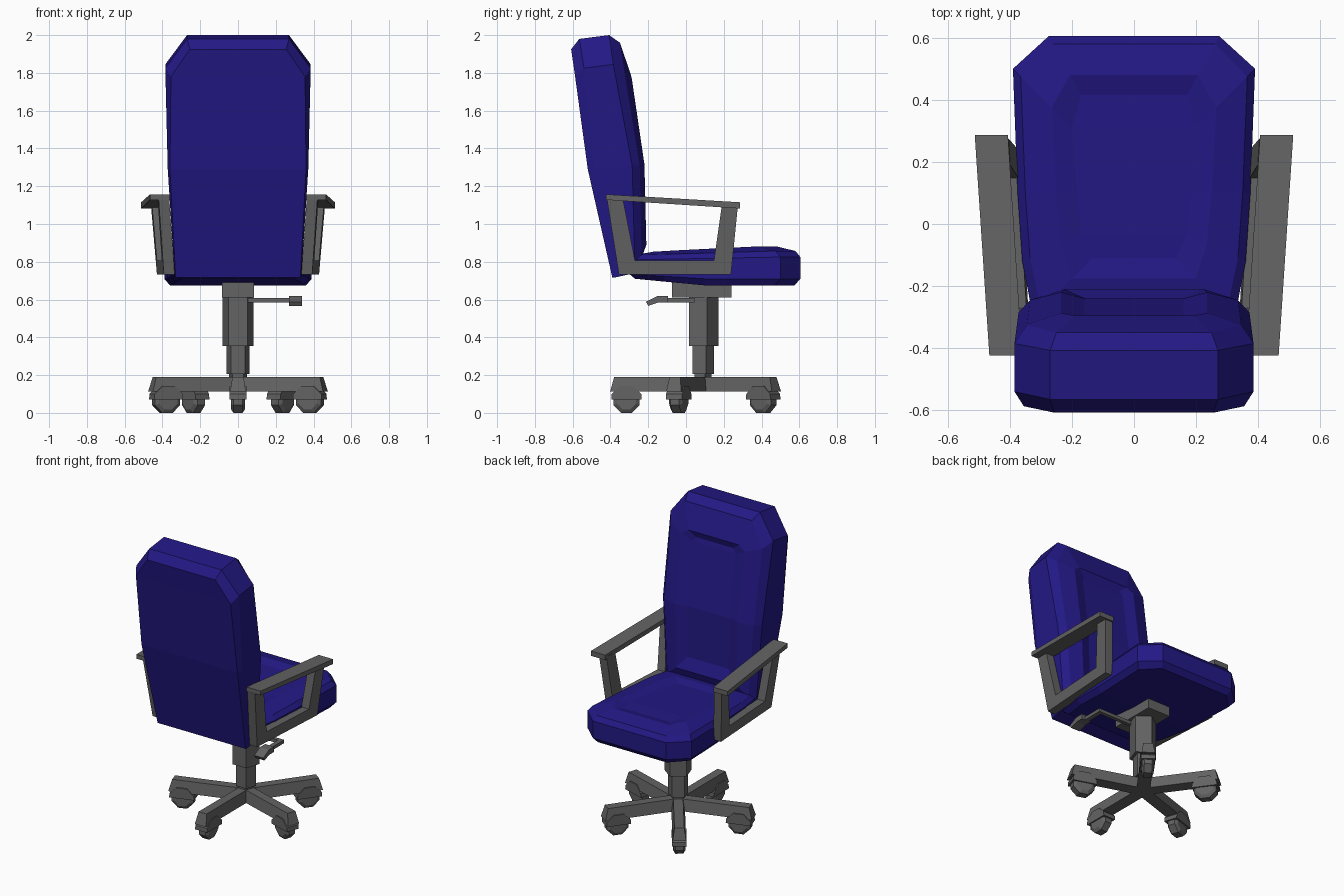
import bpy, bmesh
from math import sin, cos, pi, radians
from mathutils import Matrix

if "Cube" in bpy.data.objects:
    bpy.data.objects.remove(bpy.data.objects["Cube"])

CY = 0.085  # column centre in y


def material(name, rgb):
    m = bpy.data.materials.new(name)
    m.diffuse_color = (*rgb, 1)
    m.use_nodes = True
    m.node_tree.nodes["Principled BSDF"].inputs["Base Color"].default_value = m.diffuse_color
    return m


blue = material("blue_fabric", (0.0165, 0.0095, 0.235))
grey = material("dark_grey", (0.125, 0.125, 0.125))


def loft(name, rings, mat=grey, ladder=False, matrix=None, mirror=False):
    """Skin equal-length point rings; ladder caps use quads across x symmetry."""
    bm = bmesh.new()
    vs = [[bm.verts.new(p) for p in r] for r in rings]
    n = len(rings[0])
    for a, b in zip(vs, vs[1:]):
        for i in range(n):
            j = (i + 1) % n
            bm.faces.new((a[i], a[j], b[j], b[i]))
    for cap in (vs[0], vs[-1]):
        if ladder:
            for i in range(n // 2 - 1):
                bm.faces.new((cap[i], cap[i + 1], cap[n - 2 - i], cap[n - 1 - i]))
        else:
            bm.faces.new(cap)
    if matrix:
        bm.transform(matrix)
    bmesh.ops.recalc_face_normals(bm, faces=bm.faces)
    me = bpy.data.meshes.new(name)
    bm.to_mesh(me)
    bm.free()
    ob = bpy.data.objects.new(name, me)
    bpy.context.collection.objects.link(ob)
    me.materials.append(mat)
    if mirror:
        ob.modifiers.new("mirror", 'MIRROR')
    return ob


def symmetric(half):
    return list(half) + [(-x, y, z) for x, y, z in reversed(half)]


def box(name, x0, x1, y0, y1, z0, z1):
    return loft(name, [[(x0, y0, z), (x1, y0, z), (x1, y1, z), (x0, y1, z)] for z in (z0, z1)])


def pentagon(r, z):
    return [(r * cos(pi / 2 + i * 2 * pi / 5), CY + r * sin(pi / 2 + i * 2 * pi / 5), z) for i in range(5)]


# Seat cushion: one outline, inset layer by layer from underside to the dished top
# layer = (inset, rear height, front height, y where front height is reached)
outline = [(.275, .605), (.39, .5), (.375, .1), (.36, -.12), (.325, -.30)]
layers = [(.03, .71, .675, .1), (0, .735, .71, .1), (0, .81, .825, .5),
          (.025, .835, .857, .5), (.125, .853, .881, .45), (.19, .843, .864, .45)]
rings = []
for inset, z_rear, z_front, y_front in layers:
    half = []
    for x, y in outline:
        t = min(1, max(0, (y + .3) / (y_front + .3)))
        dy = 0 if y == .1 else inset if y < .1 else -inset
        half.append((x - inset * (.55 if y > .6 else 1), y + dy * (.45 if y == -.12 else 1),
                     z_rear + (z_front - z_rear) * t))
    rings.append(symmetric(half))
loft("seat", rings, blue, ladder=True)

# Backrest: layers from rear face to the recessed front panel
back = [
    [(.255, -.608, 1.925), (.355, -.587, 1.78), (.36, -.52, 1.29), (.33, -.39, .716)],
    [(.27, -.565, 1.98), (.385, -.54, 1.825), (.372, -.485, 1.29), (.335, -.375, .717)],
    [(.27, -.407, 2.0), (.385, -.385, 1.845), (.372, -.285, 1.31), (.335, -.27, .74)],
    [(.25, -.35, 1.96), (.345, -.325, 1.80), (.335, -.245, 1.31), (.305, -.235, .82)],
    [(.19, -.295, 1.80), (.235, -.287, 1.77), (.235, -.22, 1.315), (.225, -.21, .89)],
    [(.14, -.308, 1.76), (.16, -.300, 1.73), (.16, -.24, 1.315), (.155, -.24, .97)],
]
loft("backrest", [symmetric(h) for h in back], blue, ladder=True)

# Armrests: U-shaped frame leaning outward, with a sloped pad on top
frame = [(-.42, 1.14), (-.355, .732), (.238, .732), (.275, 1.1),
         (.19, 1.1), (.148, .806), (-.27, .806), (-.333, 1.13)]
loft("arm_frame", [[(x + .062 * (y + .36) + .08 * (z - .732), y, z) for y, z in frame]
                   for x in (.335, .392)], mirror=True)
loft("arm_pad", [[(x0, y, z0), (x1, y, z0), (x1, y, z1), (x0, y, z1)] for x0, x1, y, z0, z1 in
                 ((.36, .466, -.424, 1.128, 1.157), (.406, .513, .286, 1.082, 1.115))], mirror=True)

# Tilt mechanism and pentagonal gas column
box("mechanism", -.085, .085, -.075, .24, .61, .70)
loft("column_upper", [pentagon(.086, z) for z in (.355, .615)])
loft("column_lower", [pentagon(.064, z) for z in (.205, .36)])
loft("column_foot", [pentagon(.05, z) for z in (.12, .21)])

# Height lever: rod bent backwards at its end, with a paddle
rod = [(.04, .02, .04, .04), (.285, .02, .32, .04), (.285, -.1, .32, -.1)]  # inner and outer edge
loft("lever_rod", [[(a, b, .585), (c, d, .585), (c, d, .607), (a, b, .607)] for a, b, c, d in
                   ((.04, .02, .04, .045), (.285, .02, .315, .045), (.285, -.1, .315, -.1))])
paddle = [(-.095, .585), (-.145, .585), (-.2, .567), (-.212, .588), (-.15, .62), (-.095, .62)]
loft("lever_paddle", [[(x, y, z) for y, z in paddle] for x in (.27, .338)])

# Five legs with casters
octagon = [(cos(pi / 8 + i * pi / 4), sin(pi / 8 + i * pi / 4)) for i in range(8)]
hood = [(.08, .072), (.078, .1), (.034, .143), (-.034, .143), (-.078, .1), (-.08, .072)]
for k in range(5):
    m = Matrix.Translation((0, CY, 0)) @ Matrix.Rotation(radians(-90 + 72 * k), 4, 'Z')
    loft(f"leg_{k + 1}", [[(rb, -.042, .112), (rb, .042, .112), (rt, .03, .19), (rt, -.03, .19)]
                          for rb, rt in ((0, 0), (.487, .465))], matrix=m)
    loft(f"caster_hood_{k + 1}", [[(.40 + r, w, z) for r, z in hood] for w in (-.045, .045)], matrix=m)
    loft(f"caster_wheel_{k + 1}", [[(.40 + s * c, w, .07 + s * d) for c, d in octagon]
                                   for s, w in ((.055, -.037), (.0758, -.024), (.0758, .024), (.055, .037))],
         matrix=m)
